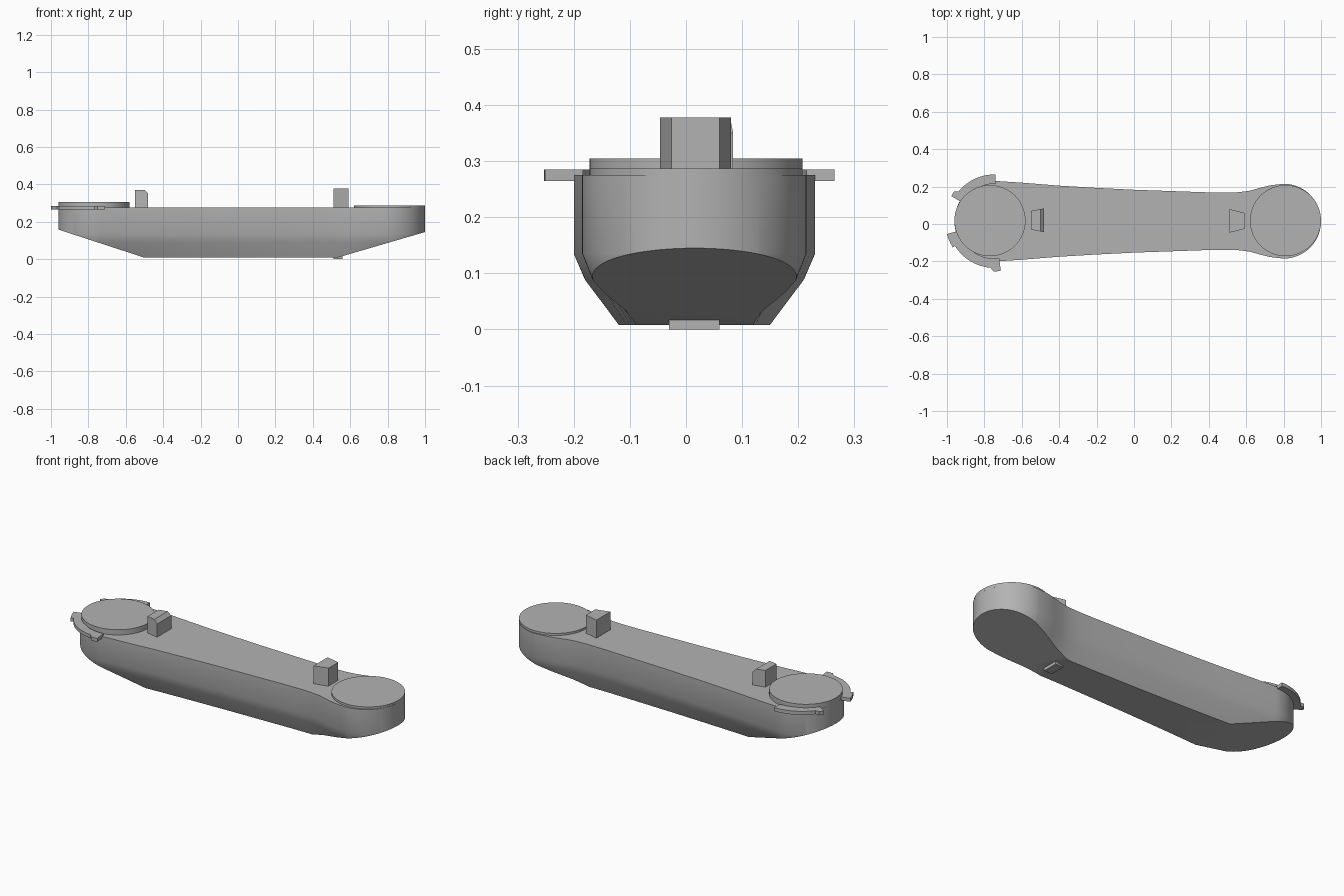
import bpy, bmesh, math
from mathutils import Vector

cube = bpy.data.objects.get("Cube")
if cube:
    bpy.data.objects.remove(cube, do_unlink=True)

grey = bpy.data.materials.new("plain grey")
grey.use_nodes = True
grey.diffuse_color = (0.45, 0.45, 0.45, 1)
grey.node_tree.nodes["Principled BSDF"].inputs["Base Color"].default_value = (0.45, 0.45, 0.45, 1)

MID_Y = 0.015


def finish(bm, name, smooth=True):
    bmesh.ops.recalc_face_normals(bm, faces=bm.faces)
    mesh = bpy.data.meshes.new(name)
    bm.to_mesh(mesh)
    bm.free()
    mesh.materials.append(grey)
    ob = bpy.data.objects.new(name, mesh)
    bpy.context.collection.objects.link(ob)
    if smooth:
        bpy.ops.object.select_all(action='DESELECT')
        ob.select_set(True)
        bpy.context.view_layer.objects.active = ob
        bpy.ops.object.shade_smooth_by_angle(angle=math.radians(30))
    return ob


def loft(bm, rings):
    """Skin a stack of closed rings and cap both ends."""
    loops = [[bm.verts.new(p) for p in ring] for ring in rings]
    n = len(loops[0])
    for a, b in zip(loops, loops[1:]):
        for i in range(n):
            j = (i + 1) % n
            bm.faces.new((a[i], a[j], b[j], b[i]))
    bm.faces.new(loops[0][::-1])
    bm.faces.new(loops[-1])


def prism(name, points, z0, z1, smooth=True):
    bm = bmesh.new()
    loft(bm, [[(x, y, z) for x, y in points] for z in (z0, z1)])
    return finish(bm, name, smooth)


# Body plan: round end, waisted bar, round end
def arc(cx, r, a0, a1, n):
    angles = [math.radians(a0 + (a1 - a0) * i / n) for i in range(n + 1)]
    return [(cx + r * math.cos(a), r * math.sin(a)) for a in angles]


waist = [(-0.6, 0.206), (-0.4, 0.19), (-0.2, 0.178), (0, 0.168), (0.2, 0.161),
         (0.4, 0.154), (0.5, 0.153), (0.56, 0.155), (0.62, 0.163), (0.68, 0.18), (0.73, 0.192)]
upper = arc(-0.745, 0.215, 180, 85, 20) + waist + arc(0.8, 0.2, 90, 0, 20)
plan = upper + [(x, -y) for x, y in upper[-2:0:-1]]

# Body: sides draw in towards the base, then both ends are cut on a slope
bm = bmesh.new()
section = [(0.008, 0.68), (0.09, 0.91), (0.135, 1), (0.275, 1)]
loft(bm, [[(x, MID_Y + y * f, z) for x, y in plan] for z, f in section])
for x0, z0, x1, z1 in ((0.53, 0.008, 1.0, 0.145), (-0.5, 0.008, -0.96, 0.158)):
    d = Vector((x1 - x0, 0, z1 - z0))
    normal = Vector((d.z, 0, -d.x)) if d.x > 0 else Vector((-d.z, 0, d.x))
    cut = bmesh.ops.bisect_plane(bm, geom=bm.verts[:] + bm.edges[:] + bm.faces[:], dist=1e-6,
                                 plane_co=(x0, 0, z0), plane_no=normal, clear_outer=True)
    edges = [e for e in cut["geom_cut"] if isinstance(e, bmesh.types.BMEdge)]
    bmesh.ops.edgeloop_fill(bm, edges=edges)
finish(bm, "body")

# Raised discs on both ends
for name, cx, top in (("left_end_disc", 0.81, 0.287), ("right_end_disc", -0.77, 0.305)):
    points = [(x, y + 0.018) for x, y in arc(cx, 0.19, 0, 360, 64)[:-1]]
    prism(name, points, 0.27, top)


# Curved locking tabs, each with a wider nub at its end
def tab(name, a0, a1, nub0, nub1):
    n = 20
    outer, inner = [], []
    for i in range(n + 1):
        a = math.radians(a0 + (a1 - a0) * i / n)
        r = 0.268 if nub0 <= math.degrees(a) <= nub1 else 0.25
        c, s = math.cos(a), math.sin(a)
        outer.append((-0.745 + r * c, MID_Y + r * s))
        inner.append((-0.745 + 0.2 * c, MID_Y + 0.2 * s))
    prism(name, outer + inner[::-1], 0.265, 0.285)


tab("back_locking_tab", 89, 150, 142, 151)
tab("front_locking_tab", 195, 277, 266, 278)
# Wider tip of the front tab beside the round end
prism("front_tab_tip", [(x - 0.0, y + MID_Y) for x, y in
      arc(-0.745, 0.264, 195, 212, 6) + arc(-0.745, 0.2, 212, 195, 6)], 0.265, 0.285)

# Wedge-shaped posts
prism("left_post", [(0.51, -0.046), (0.59, -0.026), (0.59, 0.06), (0.51, 0.08)], 0.27, 0.378, False)

bm = bmesh.new()
profile = [(-0.55, 0.27), (-0.48, 0.27), (-0.48, 0.35), (-0.5, 0.37), (-0.55, 0.37)]
loft(bm, [[(x, 0.02 + s * (0.05 + (x + 0.55) * 0.2), z) for x, z in profile] for s in (-1, 1)])
finish(bm, "right_post", False)

# Small catch under the base
prism("base_catch", [(0.51, -0.03), (0.56, -0.03), (0.56, 0.06), (0.51, 0.06)], 0.0, 0.025, False)
